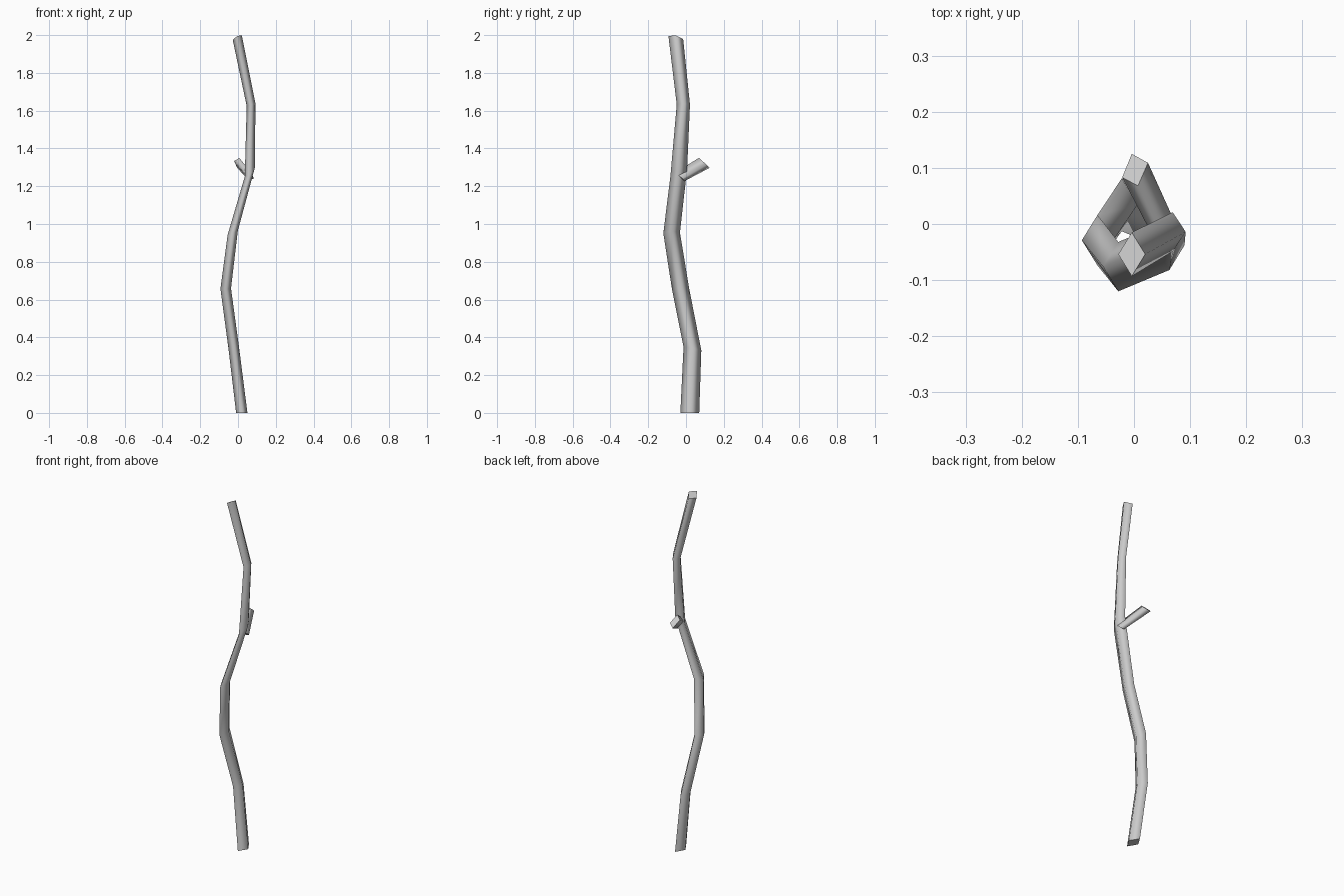
import bpy
from mathutils import Vector

if "Cube" in bpy.data.objects:
    bpy.data.objects.remove(bpy.data.objects["Cube"])


def loft(name, rings):
    """Skin matching rings of four points: smooth sides, flat end caps."""
    n = 4
    verts = [p for r in rings for p in r]
    faces = []
    for k in range(len(rings) - 1):
        for i in range(n):
            j = (i + 1) % n
            faces.append((k * n + i, k * n + j, (k + 1) * n + j, (k + 1) * n + i))
    sides = len(faces)
    last = (len(rings) - 1) * n
    faces.append(tuple(reversed(range(n))))
    faces.append(tuple(last + i for i in range(n)))
    me = bpy.data.meshes.new(name)
    me.from_pydata(verts, [], faces)
    for i, p in enumerate(me.polygons):
        p.use_smooth = i < sides
    ob = bpy.data.objects.new(name, me)
    bpy.context.collection.objects.link(ob)
    return ob


def diamond(x, y, z, hx, hy, sx, sy):
    """Diamond section whose plane is tilted by slopes sx, sy."""
    offs = [(hx, 0), (0, hy), (-hx, 0), (0, -hy)]
    return [Vector((x + a, y + b, z + a * sx + b * sy)) for a, b in offs]


# Trunk: centre x, y, z, half widths, section slopes
nodes = [
    (0.02, 0.02, 0.0, 0.030, 0.050, 0, 0),
    (-0.022, 0.034, 0.34, 0.028, 0.047, 0.13, -0.2),
    (-0.065, -0.029, 0.658, 0.028, 0.045, 0.05, 0.1),
    (-0.028, -0.076, 0.953, 0.027, 0.044, 0.4, 0.05),
    (0.063, -0.038, 1.276, 0.027, 0.044, 0.9, 0.4),
    (0.069, -0.014, 1.632, 0.023, 0.035, 0.3, 0),
    (-0.004, -0.054, 1.987, 0.024, 0.039, 0.5, -0.2),
]
loft("trunk", [diamond(*n) for n in nodes])

# Side twig: square stub running from inside the trunk to its cut end
tip = [Vector(p) for p in [(-0.004, 0.125, 1.297), (-0.021, 0.083, 1.333),
                           (0.007, 0.068, 1.35), (0.025, 0.109, 1.314)]]
centre = sum(tip, Vector()) / 4
root = Vector((0.064, -0.032, 1.25))
loft("side_twig", [[root + (p - centre) * 0.85 for p in tip], tip])
